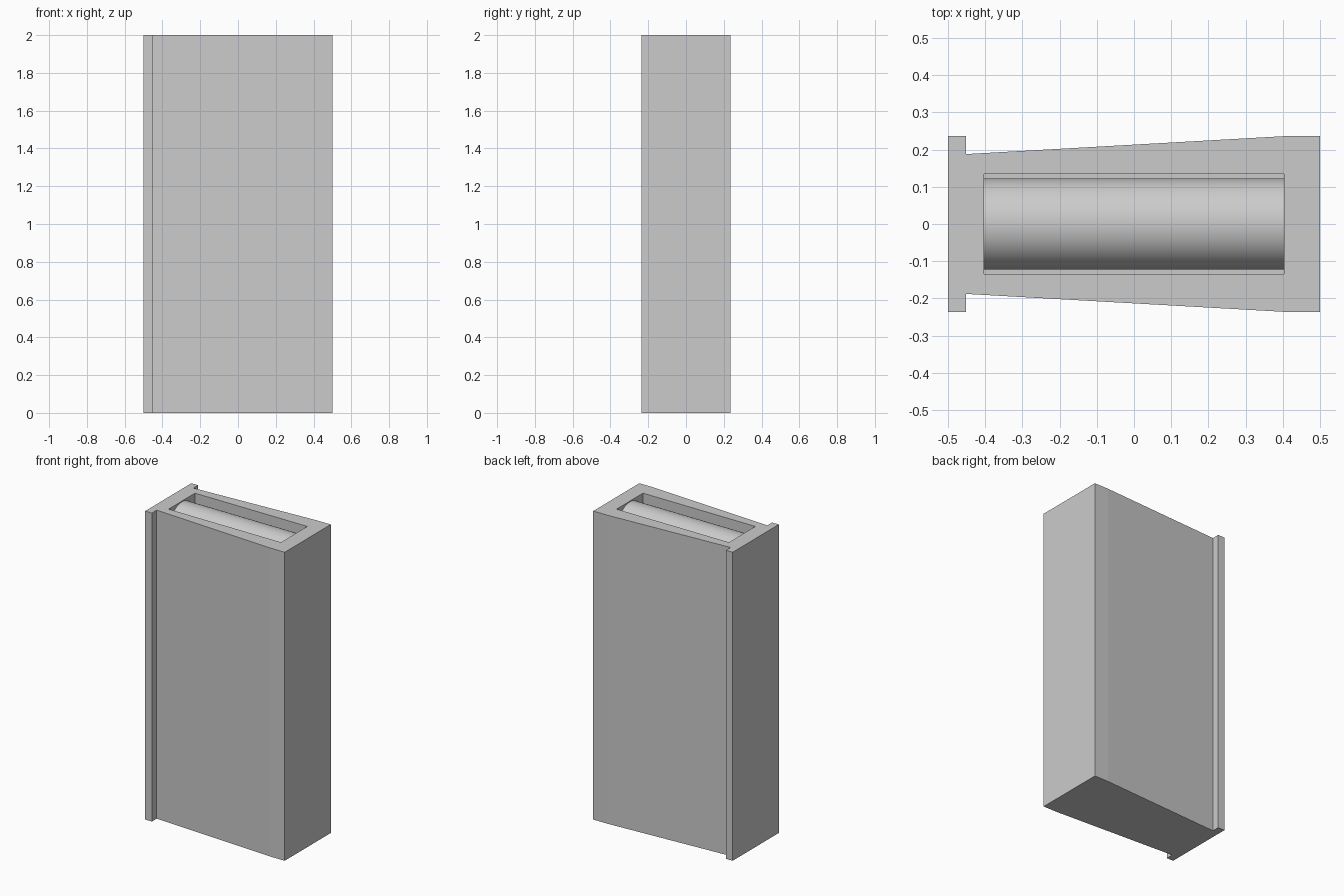
import bpy, bmesh, math

default = bpy.data.objects.get("Cube")
if default:
    bpy.data.objects.remove(default, do_unlink=True)

HEIGHT, POCKET_DEPTH = 2.0, 0.26
POCKET_X, POCKET_Y = 0.403, 0.135
ROUND_R = 0.123

grey = bpy.data.materials.new("plain grey")
grey.use_nodes = True
grey.diffuse_color = (0.6, 0.6, 0.6, 1)
grey.node_tree.nodes["Principled BSDF"].inputs["Base Color"].default_value = (0.6, 0.6, 0.6, 1)


def prism(name, outline, z0, z1):
    """Extrude a closed outline from z0 up to z1."""
    bm = bmesh.new()
    base = bm.faces.new([bm.verts.new((x, y, z0)) for x, y in outline])
    top = bmesh.ops.extrude_face_region(bm, geom=[base])["geom"]
    verts = [v for v in top if isinstance(v, bmesh.types.BMVert)]
    bmesh.ops.translate(bm, verts=verts, vec=(0, 0, z1 - z0))
    bmesh.ops.recalc_face_normals(bm, faces=bm.faces)
    mesh = bpy.data.meshes.new(name)
    bm.to_mesh(mesh)
    bm.free()
    mesh.materials.append(grey)
    obj = bpy.data.objects.new(name, mesh)
    bpy.context.collection.objects.link(obj)
    return obj


# Tapered case with a rib along its narrow edge
half = [(0.5, 0.236), (0.4, 0.236), (-0.452, 0.188), (-0.452, 0.236), (-0.5, 0.236)]
outline = half + [(x, -y) for x, y in reversed(half)]
case = prism("case_body", outline, 0, HEIGHT)

# Open pocket in the top
pocket = [(POCKET_X, POCKET_Y), (-POCKET_X, POCKET_Y),
          (-POCKET_X, -POCKET_Y), (POCKET_X, -POCKET_Y)]
cutter = prism("pocket_cutter", pocket, HEIGHT - POCKET_DEPTH, HEIGHT + 0.1)
cutter.hide_render = True
cut = case.modifiers.new("pocket", "BOOLEAN")
cut.operation, cut.solver, cut.object = "DIFFERENCE", "EXACT", cutter
bpy.context.view_layer.objects.active = case
bpy.ops.object.modifier_apply(modifier=cut.name)
bpy.data.objects.remove(cutter, do_unlink=True)

# Round bar lying in the pocket
bpy.ops.mesh.primitive_cylinder_add(
    vertices=64, radius=ROUND_R, depth=2 * POCKET_X,
    location=(0, 0, HEIGHT - ROUND_R - 0.005), rotation=(0, math.pi / 2, 0))
bar = bpy.context.object
bar.name = "round_bar"
bar.data.materials.append(grey)
bpy.ops.object.shade_smooth_by_angle(angle=math.radians(30))
